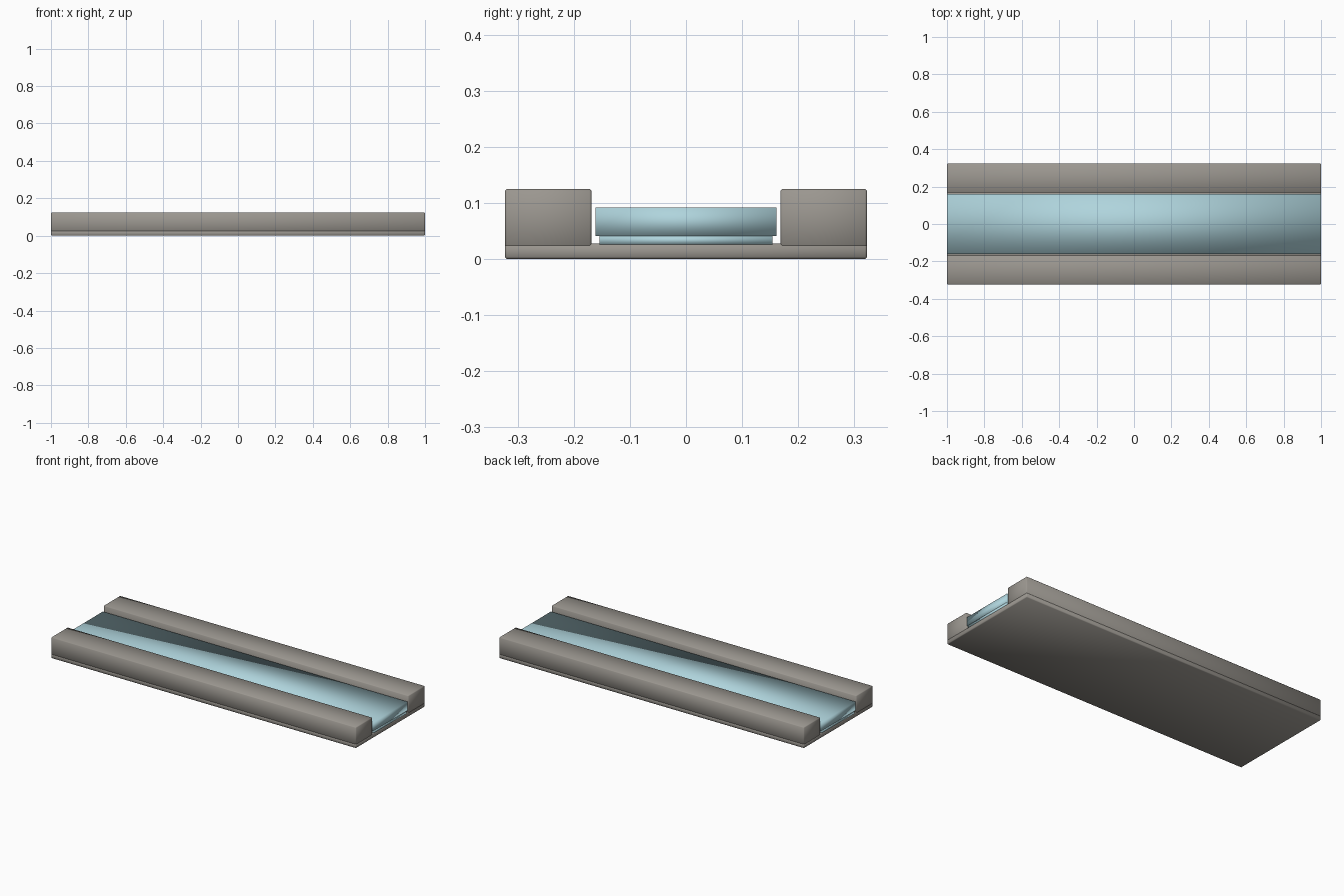
import bpy

if "Cube" in bpy.data.objects:
    bpy.data.objects.remove(bpy.data.objects["Cube"])


def box(name, x, y, z, bevel=0.0, mat=None):
    """Box from (min, max) ranges, optionally with small bevelled edges."""
    bpy.ops.mesh.primitive_cube_add(size=1)
    ob = bpy.context.object
    ob.name = name
    ob.location = [(a + b) / 2 for a, b in (x, y, z)]
    ob.scale = [b - a for a, b in (x, y, z)]
    bpy.ops.object.transform_apply(location=True, rotation=False, scale=True)
    if bevel:
        mod = ob.modifiers.new("soft_edges", "BEVEL")
        mod.width = bevel
        mod.segments = 1
    bpy.ops.object.shade_smooth()
    if mat:
        ob.data.materials.append(mat)
    return ob


def material(name, color):
    m = bpy.data.materials.new(name)
    m.diffuse_color = color
    m.use_nodes = True
    m.node_tree.nodes["Principled BSDF"].inputs["Base Color"].default_value = m.diffuse_color
    return m


stone = material("stone", (0.33, 0.31, 0.28, 1))
water = material("water", (0.43, 0.66, 0.72, 1))

# Floor slab of the channel
box("channel_floor", (-1, 1), (-0.323, 0.323), (0.0, 0.028), 0.004, stone)

# Side walls
for side, label in ((-1, "front"), (1, "back")):
    y = sorted((side * 0.168, side * 0.323))
    box(label + "_wall", (-1, 1), y, (0.02, 0.125), 0.004, stone)

# Water bed and flowing water, each a softly shaded slab
box("water_bed", (-0.998, 0.998), (-0.154, 0.154), (0.026, 0.041), 0, water)
box("water_surface", (-0.999, 0.999), (-0.161, 0.161), (0.041, 0.092), 0, water)
